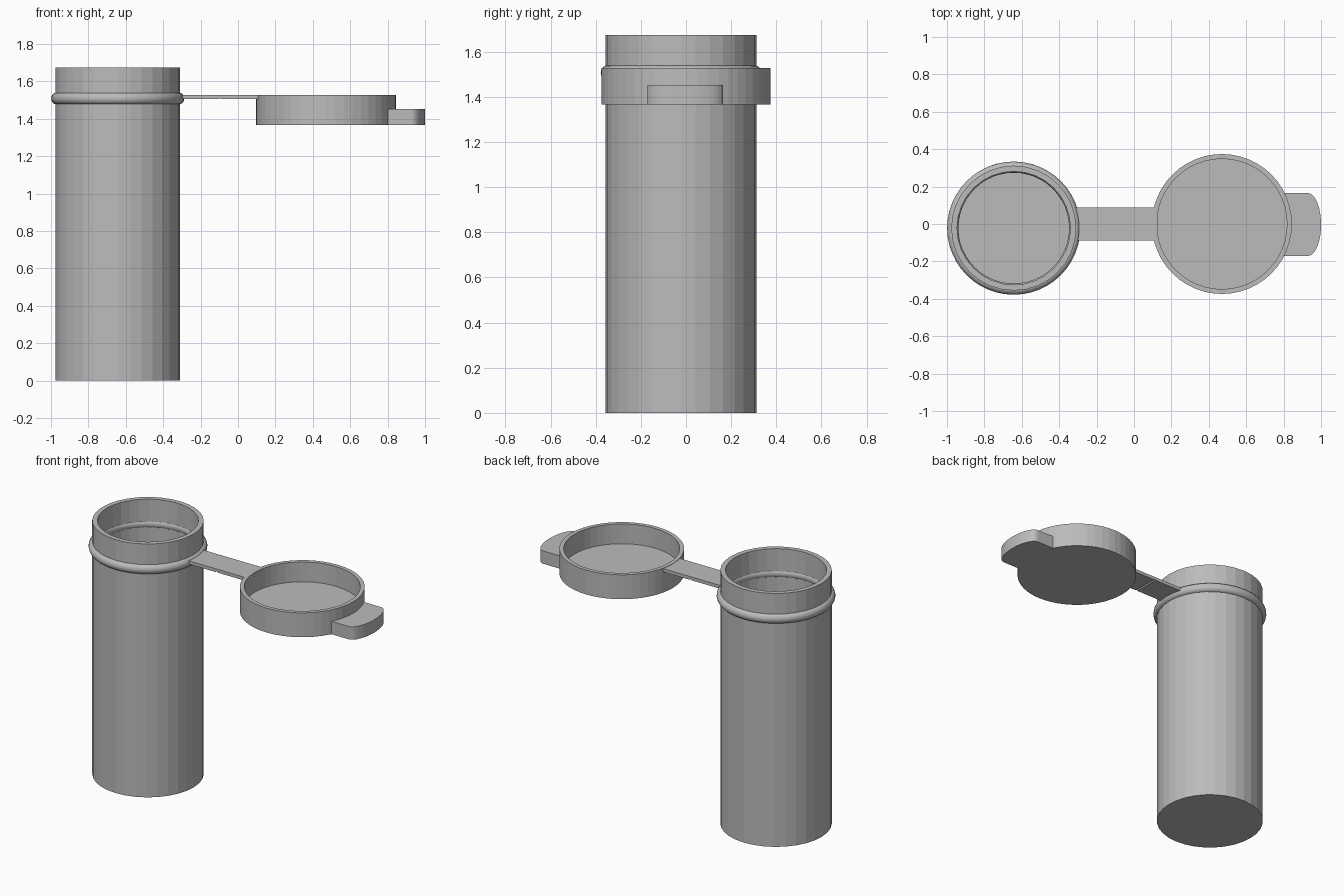
import bpy, bmesh
from math import sin, cos, pi, radians
from mathutils import Vector

if "Cube" in bpy.data.objects:
    bpy.data.objects.remove(bpy.data.objects["Cube"])

GREY = (0.5, 0.5, 0.5, 1)
plastic = bpy.data.materials.new("grey plastic")
plastic.use_nodes = True
plastic.diffuse_color = GREY
plastic.node_tree.nodes["Principled BSDF"].inputs["Base Color"].default_value = GREY


def finish(name, bm, location=(0, 0, 0), smooth=False):
    bmesh.ops.recalc_face_normals(bm, faces=bm.faces)
    for f in bm.faces:
        f.smooth = smooth
    mesh = bpy.data.meshes.new(name)
    bm.to_mesh(mesh)
    bm.free()
    mesh.materials.append(plastic)
    obj = bpy.data.objects.new(name, mesh)
    obj.location = location
    bpy.context.collection.objects.link(obj)
    return obj


def lathe(name, profile, location, steps, closed=False, smooth=False):
    """Spin an (r, z) profile around the vertical axis."""
    bm = bmesh.new()
    verts = [bm.verts.new((r, 0, z)) for r, z in profile]
    ring = verts + verts[:1] if closed else verts
    edges = [bm.edges.new(pair) for pair in zip(ring, ring[1:])]
    bmesh.ops.spin(bm, geom=verts + edges, cent=(0, 0, 0), axis=(0, 0, 1),
                   angle=2 * pi, steps=steps, use_merge=False)
    bmesh.ops.remove_doubles(bm, verts=bm.verts, dist=0.0001)
    return finish(name, bm, location, smooth)


def prism(name, outline, offset):
    """Extrude a closed outline of 3D points along an offset."""
    bm = bmesh.new()
    face = bm.faces.new([bm.verts.new(p) for p in outline])
    result = bmesh.ops.extrude_face_region(bm, geom=[face], use_keep_orig=True)
    moved = [v for v in result["geom"] if isinstance(v, bmesh.types.BMVert)]
    bmesh.ops.translate(bm, verts=moved, vec=Vector(offset))
    return finish(name, bm)


tube_at = (-0.643, -0.022, 0)
lid_at = (0.47, 0, 0)

# Hollow tube with a closed bottom
lathe("tube", [(0, 0), (0.334, 0), (0.334, 1.675), (0.303, 1.675),
               (0.303, 0.03), (0, 0.03)], tube_at, 32)

# Rounded collar that passes through the tube wall
collar = [(0.326 + 0.03 * cos(a), 1.508 + 0.032 * sin(a))
          for a in (2 * pi * i / 16 for i in range(16))]
lathe("collar", collar, tube_at, 48, closed=True, smooth=True)

# Open lid, shaped as a shallow dish
lathe("lid", [(0, 1.367), (0.374, 1.367), (0.374, 1.528), (0.348, 1.528),
              (0.348, 1.397), (0, 1.397)], lid_at, 48)

# Thin strap with a small fold groove underneath
strap = [(-0.32, 1.526), (0.127, 1.526), (0.127, 1.504), (-0.088, 1.504),
         (-0.095, 1.512), (-0.102, 1.504), (-0.32, 1.504)]
prism("strap", [(x, -0.088, z) for x, z in strap], (0, 0.176, 0))

# Thumb tab: inner edge follows the lid wall, outer edge is rounded
half = 0.168
tab = [(0.93 + 0.07 * cos(a), half * sin(a))
       for a in (radians(-90 + 10 * i) for i in range(19))]
for i in range(9):
    y = half * (1 - i / 4)
    tab.append((lid_at[0] + (0.36 ** 2 - y * y) ** 0.5, y))
prism("thumb_tab", [(x, y - 0.003, 1.367) for x, y in tab], (0, 0, 0.085))
